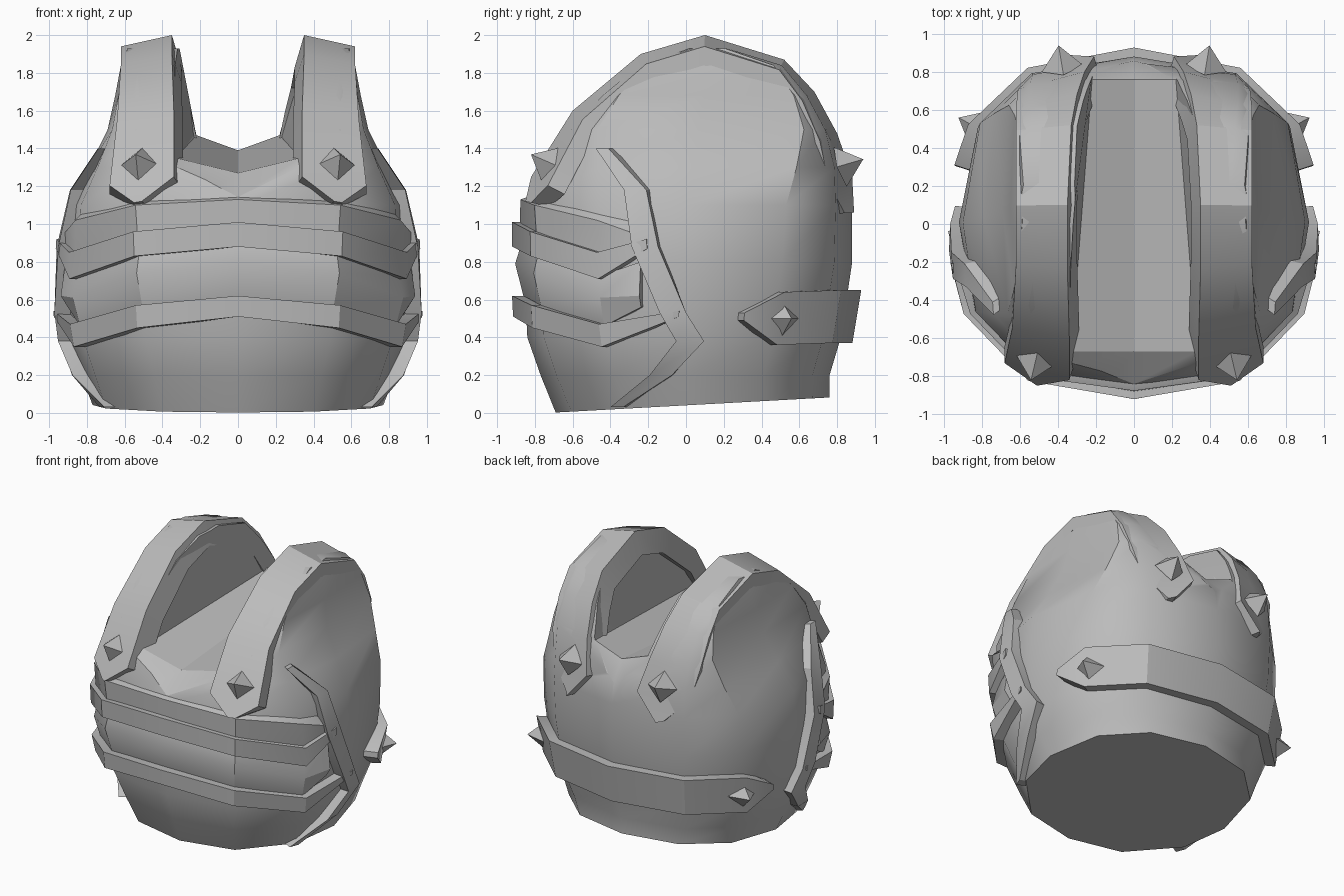
import bpy, bmesh
from math import sin, cos, radians, copysign, acos
from mathutils import Vector

cube = bpy.data.objects.get("Cube")
if cube:
    bpy.data.objects.remove(cube)

grey = bpy.data.materials.new("plain_grey")
grey.use_nodes = True
TONE = (0.5, 0.5, 0.5, 1)
grey.diffuse_color = TONE
grey.node_tree.nodes["Principled BSDF"].inputs["Base Color"].default_value = TONE


def smooth(obj, angle):
    bpy.ops.object.select_all(action="DESELECT")
    obj.select_set(True)
    bpy.context.view_layer.objects.active = obj
    bpy.ops.object.shade_smooth_by_angle(angle=radians(angle))


def finish(name, bm, angle=30):
    bmesh.ops.recalc_face_normals(bm, faces=bm.faces[:])
    mesh = bpy.data.meshes.new(name)
    bm.to_mesh(mesh)
    bm.free()
    mesh.materials.append(grey)
    obj = bpy.data.objects.new(name, mesh)
    bpy.context.collection.objects.link(obj)
    smooth(obj, angle)
    return obj


def loft(name, sections, angle=30):
    """Skin a list of equal-length closed sections and cap both ends."""
    bm = bmesh.new()
    rows = [[bm.verts.new(p) for p in s] for s in sections]
    n = len(rows[0])
    for a, b in zip(rows, rows[1:]):
        for i in range(n):
            j = (i + 1) % n
            bm.faces.new((a[i], a[j], b[j], b[i]))
    bm.faces.new(rows[0])
    bm.faces.new(rows[-1])
    return finish(name, bm, angle)


# Shell rings: height, half width, front y, back y, squareness
RINGS = [
    (0.0, 0.77, -0.69, 0.76, 2.2), (0.2, 0.83, -0.77, 0.76, 2.3),
    (0.4, 0.90, -0.84, 0.82, 2.4), (0.8, 0.92, -0.86, 0.88, 2.5),
    (1.1, 0.90, -0.86, 0.88, 2.7), (1.3, 0.79, -0.77, 0.85, 3.5),
    (1.5, 0.69, -0.64, 0.77, 6.0), (1.68, 0.65, -0.46, 0.66, 8.0),
    (1.84, 0.62, -0.26, 0.52, 9.0), (1.93, 0.60, 0.0, 0.22, 9.0)]
# Corner directions around the shell, in degrees from the front
CORNERS = [0, 29, 64, 90, 120, 150, 180]


def ring_at(z):
    for a, b in zip(RINGS, RINGS[1:]):
        if z <= b[0]:
            k = max(0, (z - a[0]) / (b[0] - a[0]))
            return [u + (v - u) * k for u, v in zip(a, b)]
    return RINGS[-1]


def surf(t, z, off=0):
    """Point on the shell; t is 0 at the front and a quarter turn at +x."""
    _, w, f, b, n = ring_at(z)
    x = w * copysign(abs(sin(t)) ** (2 / n), sin(t))
    y = -(b - f) / 2 * copysign(abs(cos(t)) ** (2 / n), cos(t))
    out = Vector((x, y, 0)).normalized() * off
    return Vector((x, y + (f + b) / 2, z)) + out


def angle_of(y, z):
    _, w, f, b, n = ring_at(z)
    c = -(y - (f + b) / 2) / ((b - f) / 2)
    return acos(copysign(min(1, abs(c)) ** (n / 2), c))


# Shell with the open channel between the two crests
around = CORNERS + [-c for c in CORNERS[-2:0:-1]]
rings = [[surf(radians(c), r[0]) for c in around] for r in RINGS]
for p in rings[0]:
    p.z = 0.04 + 0.055 * p.y
shell = loft("shell", rings, 40)
# Channel sections: y, half width at the floor and at the top, floor height
CHANNEL = [(-1.1, 0.35, 0.42, 0.95), (-0.67, 0.33, 0.42, 1.27),
           (0.76, 0.22, 0.46, 1.39), (1.1, 0.18, 0.46, 0.9)]
cutter = loft("channel_cutter", [
    [(-top, y, 2.5), (-w, y, z + 0.08), (0, y, z), (w, y, z + 0.08), (top, y, 2.5)]
    for y, w, top, z in CHANNEL])
cutter.hide_render = True
mod = shell.modifiers.new("channel", "BOOLEAN")
mod.operation = "DIFFERENCE"
mod.solver = "EXACT"
mod.object = cutter
bpy.context.view_layer.objects.active = shell
bpy.ops.object.modifier_apply(modifier=mod.name)
bpy.data.objects.remove(cutter)
smooth(shell, 40)


def belt(name, rows, lift):
    """Symmetric strip hugging the shell; rows are (degrees, heights...)."""
    rows = [(-r[0], *r[1:]) for r in reversed(rows[1:])] + rows
    sections = []
    for t, *zs in rows:
        t = radians(t)
        s = [surf(t, z, o) for z, o in zip(zs, lift)]
        sections.append(s + [surf(t, zs[-1], -0.1), surf(t, zs[0], -0.1)])
    loft(name, sections)


# Front ribs and the creased panels between them
belt("upper_rib", [(0, 0.88, 1.01), (29, 0.83, 0.96), (64, 0.71, 0.85), (81, 0.87, 0.92)], (0.06, 0.06))
belt("lower_rib", [(0, 0.51, 0.62), (29, 0.45, 0.57), (64, 0.35, 0.47), (89, 0.51, 0.54)], (0.07, 0.07))
belt("middle_panel", [(0, 0.62, 0.79, 0.9), (29, 0.57, 0.74, 0.85),
                      (64, 0.46, 0.61, 0.73), (78, 0.56, 0.62, 0.8)], (0.01, 0.045, 0.01))
belt("brow_panel", [(0, 0.98, 1.13, 1.15), (29, 0.94, 1.1, 1.13),
                    (64, 0.82, 1.02, 1.07), (77, 0.88, 0.95, 1.0)], (0.02, 0.03, -0.02))

# Back belt with pointed ends
belt("back_belt", [(180, 0.37, 0.65), (150, 0.37, 0.65), (120, 0.36, 0.64),
                   (106, 0.49, 0.53)], (0.07, 0.07))

# Crest straps: y, z, inner x, outer x, drop of the outer edge
STRAP = [(-0.85, 1.12, 0.51, 0.55, 0.03), (-0.82, 1.25, 0.34, 0.68, 0.10),
         (-0.6, 1.6, 0.34, 0.64, 0.07), (-0.24, 1.9, 0.35, 0.62, 0.06),
         (0.1, 2.0, 0.35, 0.62, 0.06), (0.52, 1.87, 0.33, 0.62, 0.06),
         (0.68, 1.7, 0.30, 0.62, 0.08), (0.8, 1.48, 0.26, 0.61, 0.10),
         (0.88, 1.25, 0.21, 0.56, 0.13), (0.89, 1.06, 0.37, 0.40, 0.05)]
# Edge trim of the front mask: y and z on the side, then width and thickness
TRIM = [(-0.4, 1.4, 0.06, 0.02), (-0.2, 1.18, 0.11, 0.04), (-0.14, 0.88, 0.13, 0.05),
        (0, 0.53, 0.13, 0.06), (0.09, 0.38, 0.14, 0.05), (-0.07, 0.2, 0.11, 0.05),
        (-0.32, 0.03, 0.06, 0.03)]


def spike(name, base, direction, side):
    bm = bmesh.new()
    bmesh.ops.create_cone(bm, cap_ends=True, segments=4, radius1=0.11, radius2=0, depth=0.13)
    d = Vector(direction).normalized()
    turn = d.to_track_quat("Z", "Y")
    for v in bm.verts:
        v.co = turn @ v.co + Vector(base) + d * 0.04
        v.co.x *= side
    finish(name, bm, 10)


for side, word in ((1, "left"), (-1, "right")):
    sections = []
    for i, (y, z, xin, xout, drop) in enumerate(STRAP):
        a, b = STRAP[max(i - 1, 0)], STRAP[min(i + 1, len(STRAP) - 1)]
        n = Vector((0, a[1] - b[1], b[0] - a[0])).normalized()
        p = Vector((0, y, z))
        corners = ((xin, 0), (xout, drop), (xout, drop + 0.1), (xin - 0.05, 0.17))
        sections.append([p - n * d + Vector((side * x, 0, 0)) for x, d in corners])
    loft(word + "_crest_strap", sections)

    trim = []
    for y, z, width, thick in TRIM:
        back, front = angle_of(y, z), angle_of(y - width, z)
        s = [surf(back, z, -0.05), surf(back, z, thick), surf(front, z, thick + 0.01), surf(front, z, -0.05)]
        trim.append([(side * q.x, q.y, q.z) for q in s])
    loft(word + "_mask_trim", trim)

    spike(word + "_front_spike", (0.52, -0.73, 1.32), (0.2, -0.85, 0.45), side)
    spike(word + "_back_spike", (0.38, 0.84, 1.31), (0.15, 0.9, 0.3), side)
    spike(word + "_side_spike", (0.83, 0.51, 0.5), (0.85, 0.45, 0), side)
